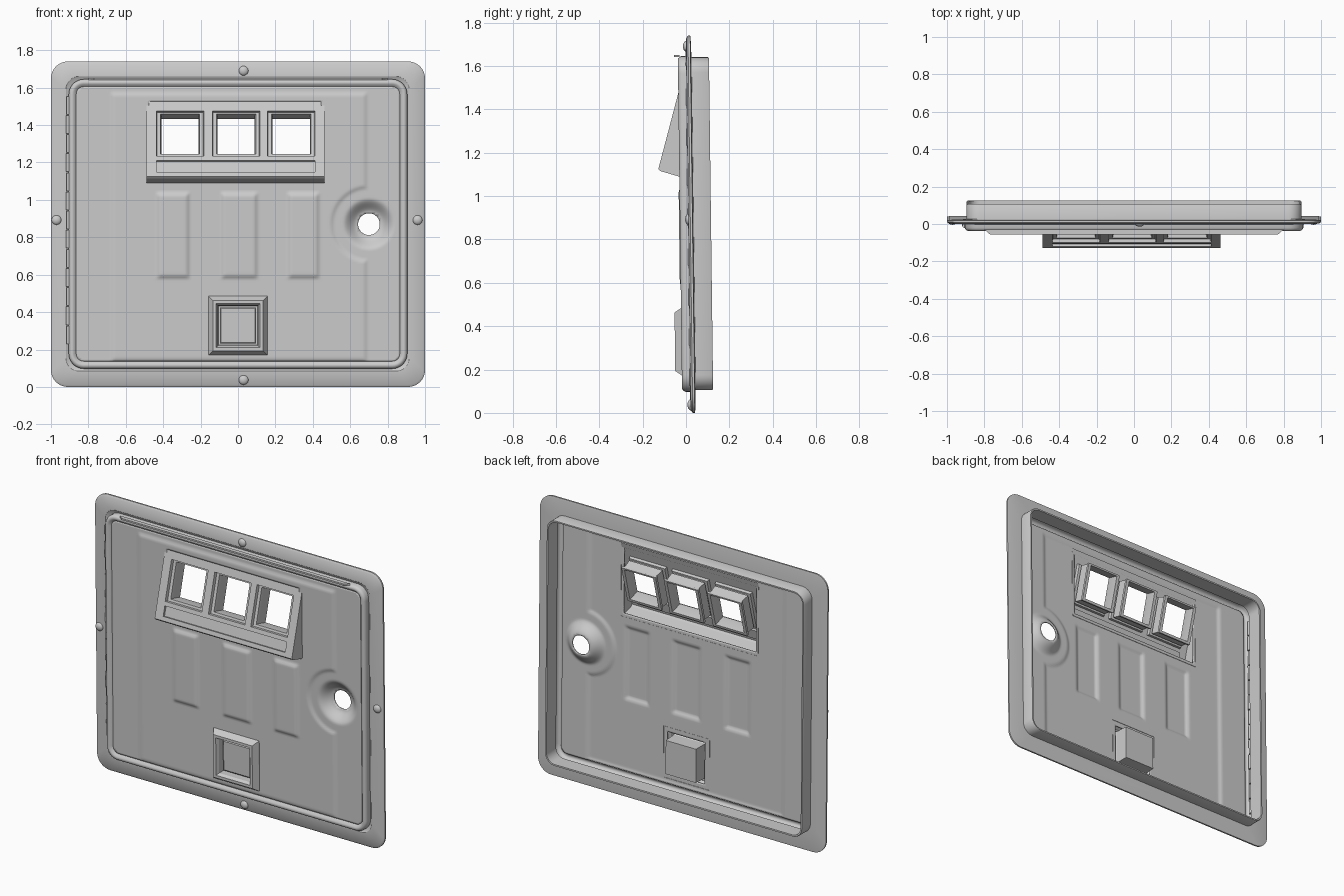
import bpy, bmesh
from math import pi, cos, sin, hypot

if "Cube" in bpy.data.objects:
    bpy.data.objects.remove(bpy.data.objects["Cube"])


def finish(bm, name, angle=0.6, recalc=True):
    """Turn a bmesh into a shaded object, leaning slightly back like the whole door."""
    if recalc:
        bmesh.ops.recalc_face_normals(bm, faces=bm.faces)
    for v in bm.verts:
        v.co.y += 0.0125 * (0.87 - v.co.z)
    me = bpy.data.meshes.new(name)
    bm.to_mesh(me)
    bm.free()
    ob = bpy.data.objects.new(name, me)
    bpy.context.collection.objects.link(ob)
    bpy.ops.object.select_all(action='DESELECT')
    ob.select_set(True)
    bpy.context.view_layer.objects.active = ob
    bpy.ops.object.shade_smooth_by_angle(angle=angle)
    return ob


def loft(bm, loops, cap_start=False, cap_end=False, closed=False):
    rings = [[bm.verts.new(p) for p in lp] for lp in loops]
    pairs = list(zip(rings, rings[1:])) + ([(rings[-1], rings[0])] if closed else [])
    for a, b in pairs:
        n = len(a)
        for i in range(n):
            j = (i + 1) % n
            bm.faces.new((a[i], a[j], b[j], b[i]))
    if cap_start:
        bm.faces.new(rings[0])
    if cap_end:
        bm.faces.new(rings[-1])


def rrect(x0, x1, z0, z1, r, y, n=8):
    """Rounded rectangle loop in the xz plane."""
    pts = []
    for k, (cx, cz) in enumerate(((x1 - r, z1 - r), (x0 + r, z1 - r), (x0 + r, z0 + r), (x1 - r, z0 + r))):
        for i in range(n + 1):
            a = pi / 2 * (k + i / n)
            pts.append((cx + r * cos(a), y, cz + r * sin(a)))
    return pts


def rect(x0, x1, z0, z1, d, place=lambda x, z, d: (x, d, z)):
    return [place(x, z, d) for x, z in ((x0, z0), (x1, z0), (x1, z1), (x0, z1))]


def inset_loops(x0, x1, z0, z1, r, steps):
    """Rounded loops from (inset, y) pairs."""
    return [rrect(x0 + i, x1 - i, z0 + i, z1 - i, max(r - i, 0.03), y) for i, y in steps]


# outer flange with the collar behind it
bm = bmesh.new()
loops = inset_loops(-1, 1, 0, 1.74, 0.09, [(0.012, 0.032), (0, 0.03), (0, 0.02), (0.012, 0.012)])
loops += inset_loops(-0.92, 0.915, 0.085, 1.66, 0.07, [(0, 0.008), (0.006, 0.012)])
loops += inset_loops(-0.895, 0.895, 0.105, 1.64, 0.07,
                     [(0.012, 0.02), (0.012, 0.115), (0.003, 0.1155), (0, 0.11), (0, 0.035)])
loft(bm, loops, closed=True)
finish(bm, "door_frame")

# raised rim of the door
bm = bmesh.new()
loft(bm, inset_loops(-0.905, 0.905, 0.097, 1.645, 0.08,
                     [(0, 0.02), (0, -0.012), (0.006, -0.023), (0.015, -0.028), (0.026, -0.027), (0.04, -0.012)]))
finish(bm, "door_rim", 0.9)


# stamped door sheet: raised centre, three pads, lock dish
def step(t):
    t = min(max(t, 0), 1)
    return t * t * (3 - 2 * t)


def box_in(x, z, x0, x1, z0, z1):
    """Distance inside a box, negative outside."""
    return min(x - x0, x1 - x, z - z0, z1 - z)


LX, LZ, LR = 0.7, 0.87, 0.058
X0, X1, Z0, Z1, CR = -0.865, 0.865, 0.137, 1.605, 0.04
PADS = ((-0.44, -0.255), (-0.095, 0.11), (0.26, 0.44))


def height(x, z):
    d = hypot(x - LX, z - LZ)
    y = -0.012
    y -= 0.008 * step(min(box_in(x, z, -0.685, 0.695, 0.13, 1.58), d - 0.185) / 0.025)
    for a, b in PADS:
        y -= 0.012 * step(box_in(x, z, a, b, 0.575, 1.045) / 0.025)
    return y + 0.05 * step((0.14 - d) / 0.08)


def corner(x, z):
    """Vector from the rounded corner centre, or None when not in a corner."""
    cx = min(max(x, X0 + CR), X1 - CR)
    cz = min(max(z, Z0 + CR), Z1 - CR)
    return (cx, cz) if cx != x and cz != z else None


bm = bmesh.new()
bmesh.ops.create_grid(bm, x_segments=173, y_segments=147, size=1)
for v in bm.verts:
    x = (X0 + X1) / 2 + v.co.x * (X1 - X0) / 2
    z = (Z0 + Z1) / 2 + v.co.y * (Z1 - Z0) / 2
    v.co = (x, 0, z)


def removed(c):
    k = corner(c.x, c.z)
    return (hypot(c.x - LX, c.z - LZ) < LR
            or box_in(c.x, c.z, -0.47, 0.44, 1.12, 1.53) > 0
            or box_in(c.x, c.z, -0.13, 0.13, 0.195, 0.455) > 0
            or (k and hypot(c.x - k[0], c.z - k[1]) > CR))


bmesh.ops.delete(bm, geom=[f for f in bm.faces if removed(f.calc_center_median())], context='FACES')
for v in bm.verts:
    x, z = v.co.x, v.co.z
    if v.is_boundary:
        k, r = corner(x, z), CR
        if hypot(x - LX, z - LZ) < 0.1:
            k, r = (LX, LZ), LR
        if k:
            d = hypot(x - k[0], z - k[1])
            x, z = k[0] + (x - k[0]) * r / d, k[1] + (z - k[1]) * r / d
    v.co = (x, height(x, z), z)
panel = finish(bm, "door_panel", 1.0, recalc=False)
mod = panel.modifiers.new("sheet", 'SOLIDIFY')
mod.thickness, mod.offset = 0.006, -1

# lip over the top edge of the door
bm = bmesh.new()
loft(bm, [[(-0.8, -0.02, z), (-0.77, -0.046, z), (0.77, -0.046, z), (0.8, -0.02, z)] for z in (1.641, 1.651)],
     True, True)
finish(bm, "top_lip")


# sloped coin bezel
def slope(x, z, d):
    return (x, -0.006 - 0.275 * (1.555 - z) + d * 0.964, z - d * 0.265)


WINDOWS = ((-0.437, -0.183), (-0.137, 0.117), (0.157, 0.412))
BX0, BX1 = -0.49, 0.463
SLOT = (-0.435, 0.412, 1.15, 1.21)
holes = [(a, b, 1.235, 1.475) for a, b in WINDOWS] + [SLOT]
xs = sorted({BX0, BX1} | {v for h in holes for v in h[:2]})
zs = sorted({1.125, 1.555} | {v for h in holes for v in h[2:]})
bm = bmesh.new()
for xa, xb in zip(xs, xs[1:]):
    for za, zb in zip(zs, zs[1:]):
        if not any(box_in((xa + xb) / 2, (za + zb) / 2, *h) > 0 for h in holes):
            bm.faces.new([bm.verts.new(p) for p in rect(xa, xb, za, zb, 0, slope)])
# bezel cheeks, underside and top edge
side = [slope(0, 1.555, 0)[1:], slope(0, 1.125, 0)[1:], (-0.115, 1.115), (-0.03, 1.09), (-0.012, 1.095), (-0.012, 1.53)]
for x in (BX0, BX1):
    bm.faces.new([bm.verts.new((x, y, z)) for y, z in side])
for (ya, za), (yb, zb) in list(zip(side, side[1:]))[1:4]:
    bm.faces.new([bm.verts.new(p) for p in ((BX0, ya, za), (BX1, ya, za), (BX1, yb, zb), (BX0, yb, zb))])
bmesh.ops.remove_doubles(bm, verts=bm.verts, dist=0.0001)
finish(bm, "coin_bezel", 0.3)

# long slot under the windows
bm = bmesh.new()
loft(bm, [rect(*SLOT, d, slope) for d in (0, 0.014)], cap_end=True)
finish(bm, "bezel_slot", 0.3)

# window sleeves running back through the door
for n, (a, b) in enumerate(WINDOWS):
    bm = bmesh.new()
    steps = [(0, 0), (0.004, 0.018), (0.022, 0.02), (0.028, 0.045), (0.028, 0.105),
             (0.008, 0.105), (0.008, 0.09), (0.018, 0.085), (0.012, 0.03)]
    loft(bm, [rect(a + i, b - i, 1.235 + i * 0.75, 1.475 - i * 0.5, d, slope) for i, d in steps])
    finish(bm, f"window_sleeve_{n + 1}", 0.3)

# coin return: tapered surround, deep pocket and flap
bm = bmesh.new()
steps = [(0.16, -0.012), (0.157, -0.025), (0.135, -0.058), (0.118, -0.058), (0.108, -0.04), (0.105, 0.045)]
loft(bm, [rect(-h, h, 0.328 - h, 0.328 + h, y) for h, y in steps], cap_end=True)
finish(bm, "coin_return", 0.3)
bm = bmesh.new()
loft(bm, [rect(-h, h, 0.328 - h, 0.328 + h, y) for h, y in ((0.097, 0.0), (0.097, -0.015), (0.09, -0.02))],
     True, True)
finish(bm, "return_flap", 0.3)

# frame screws
for n, (x, z) in enumerate(((0.03, 1.69), (0.03, 0.037), (-0.97, 0.892), (0.96, 0.892))):
    bm = bmesh.new()
    bmesh.ops.create_uvsphere(bm, u_segments=20, v_segments=12, radius=0.026)
    for v in bm.verts:
        v.co = (x + v.co.x, 0.013 + v.co.z * 0.65, z + v.co.y)
    finish(bm, f"screw_{n + 1}", 1.0)

# hinge knuckles
N = 13
pitch = (1.56 - 0.23) / N
for n in range(N):
    bm = bmesh.new()
    za = 0.23 + n * pitch
    r = 0.014 if n % 2 else 0.0125
    loft(bm, [[(-0.905 + r * cos(2 * pi * i / 12), 0.0 + r * sin(2 * pi * i / 12), z) for i in range(12)]
              for z in (za, za + pitch - 0.006)], True, True)
    finish(bm, f"hinge_knuckle_{n + 1}")
